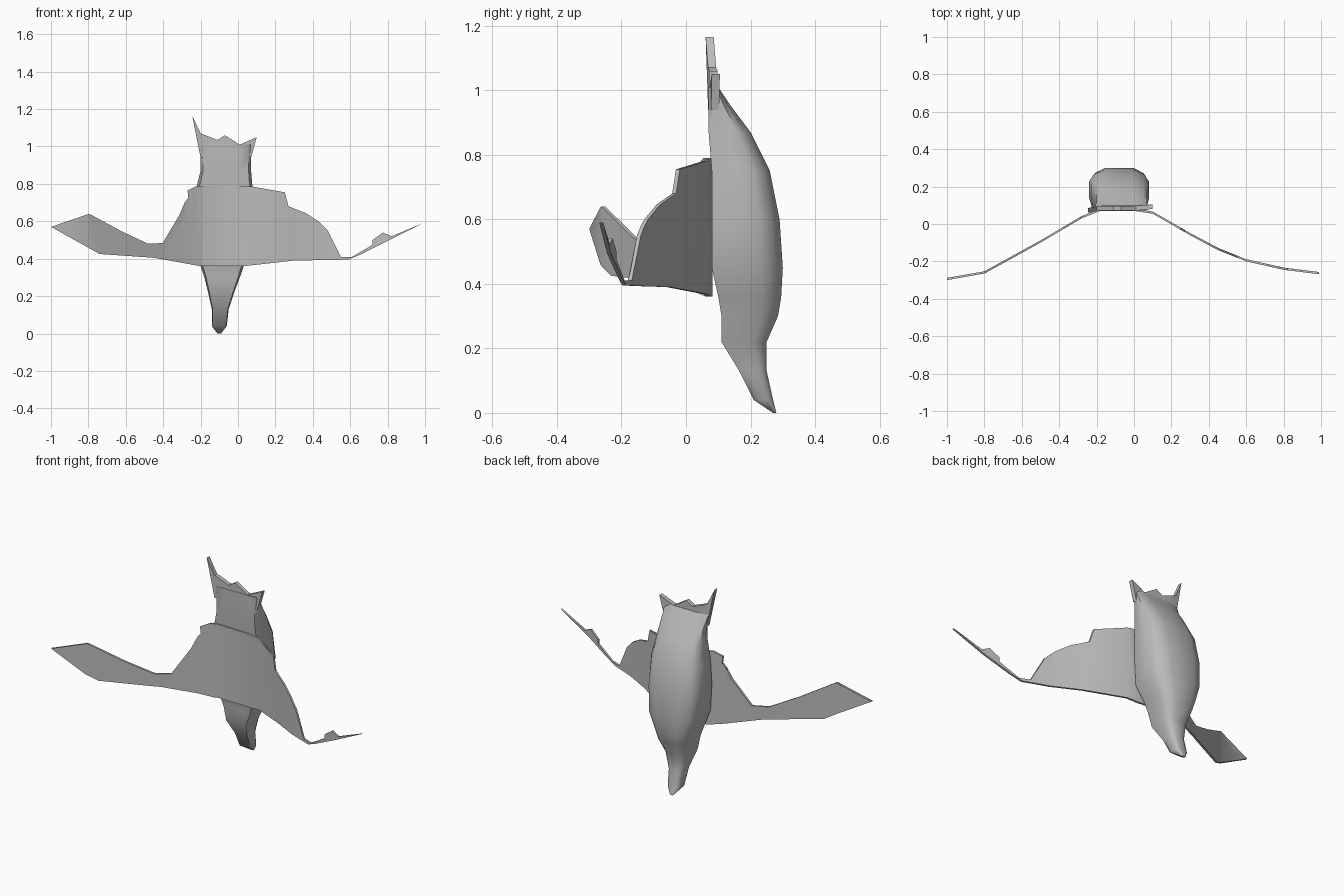
import bpy, bmesh, math
from mathutils import Vector

cube = bpy.data.objects.get("Cube")
if cube:
    bpy.data.objects.remove(cube, do_unlink=True)

# One plain grey for the whole creature
grey = bpy.data.materials.new("plain grey")
grey.use_nodes = True
grey.diffuse_color = (0.5, 0.5, 0.5, 1)
bsdf = next(n for n in grey.node_tree.nodes if n.type == 'BSDF_PRINCIPLED')
bsdf.inputs["Base Color"].default_value = grey.diffuse_color
bsdf.inputs["Roughness"].default_value = 0.8


def finish(name, bm, angle):
    """Turn a bmesh into a smooth shaded object."""
    bmesh.ops.recalc_face_normals(bm, faces=bm.faces[:])
    mesh = bpy.data.meshes.new(name)
    bm.to_mesh(mesh)
    bm.free()
    mesh.materials.append(grey)
    obj = bpy.data.objects.new(name, mesh)
    bpy.context.collection.objects.link(obj)
    bpy.ops.object.select_all(action='DESELECT')
    obj.select_set(True)
    bpy.context.view_layer.objects.active = obj
    bpy.ops.object.shade_smooth_by_angle(angle=math.radians(angle))
    return obj


def interpolate(path, t):
    """Straight-line lookup along a list of (position, value) pairs."""
    if t <= path[0][0]:
        return path[0][1]
    for (a, p), (b, q) in zip(path, path[1:]):
        if t <= b:
            return p + (q - p) * (t - a) / (b - a)
    return path[-1][1]


def bent_sheet(name, outline, bend, thickness):
    """Fill a front outline, cut it at each bend, curve it and give it thickness."""
    bm = bmesh.new()
    face = bm.faces.new([bm.verts.new((x, 0, z)) for x, z in outline])
    bmesh.ops.triangulate(bm, faces=[face])
    for x, _ in bend:
        bmesh.ops.bisect_plane(bm, geom=bm.verts[:] + bm.edges[:] + bm.faces[:],
                               plane_co=(x, 0, 0), plane_no=(1, 0, 0), dist=0.0001)
    for v in bm.verts:
        v.co.y = interpolate(bend, v.co.x)
    extruded = bmesh.ops.extrude_face_region(bm, geom=bm.faces[:], use_keep_orig=True)
    for v in extruded["geom"]:
        if isinstance(v, bmesh.types.BMVert):
            v.co += Vector((0, thickness, 0))
    return finish(name, bm, 40)


# Body: stacked sections (height, right edge, left edge, front, back)
sections = [
    (0, -.11, -.09, .27, .28), (.04, -.14, -.06, .21, .27),
    (.13, -.14, -.05, .165, .25), (.22, -.16, -.02, .11, .25),
    (.3, -.18, .01, .11, .285), (.36, -.2, .03, .1, .295),
    (.45, -.23, .07, .08, .3), (.6, -.24, .08, .08, .29),
    (.75, -.23, .08, .08, .26), (.87, -.2, .07, .07, .2),
    (.95, -.2, .07, .07, .14), (1.01, -.21, .07, .07, .1),
]
# Half of a section: flat front, straight side, bevelled flat back
half = [(.5, 0), (.9, 0), (1, .3), (1, .7), (.85, .88), (.5, 1)]
ring_shape = half + [(-u, v) for u, v in reversed(half)]

bm = bmesh.new()
rings = []
for z, right, left, front, back in sections:
    mid, wide = (right + left) / 2, (left - right) / 2
    rings.append([bm.verts.new((mid + wide * u, front + (back - front) * v, z))
                  for u, v in ring_shape])
count = len(ring_shape)
for low, high in zip(rings, rings[1:]):
    for i in range(count):
        j = (i + 1) % count
        bm.faces.new((low[i], low[j], high[j], high[i]))
bm.faces.new(rings[0])
bm.faces.new(rings[-1])
finish("body", bm, 50)

# Crown: jagged thin rim on top of the head
crown = [(-.2, .94), (-.22, 1.07), (-.245, 1.165), (-.2, 1.07), (-.11, 1.035),
         (-.07, 1.06), (.01, 1.01), (.1, 1.05), (.07, .94)]
bent_sheet("crown", crown, [(-.25, .06), (-.18, .072), (0, .072), (.1, .08)], .025)

# Wings: one thin sheet across the chest, swept forward on both sides
right_wing = [(-.22, .79), (-.27, .765), (-.265, .72), (-.285, .7), (-.28, .62),
              (-.33, .56), (-.375, .485), (-.48, .48), (-.62, .545), (-.795, .64),
              (-.9, .57), (-1, .57), (-.74, .425), (-.45, .405), (-.2, .36)]
left_wing = [(.03, .36), (.3, .39), (.59, .395), (.65, .42), (.99, .59), (.82, .52),
             (.775, .54), (.72, .5), (.72, .475), (.61, .41), (.55, .41), (.53, .44),
             (.48, .55), (.43, .6), (.36, .645), (.27, .68), (.25, .755), (.17, .76),
             (.08, .785)]
sweep = [(-1, -.3), (-.8, -.265), (-.7, -.21), (-.5, -.1), (-.28, .03), (-.18, .07),
         (0, .07), (.1, .055), (.3, -.06), (.45, -.14), (.6, -.2), (.8, -.245), (1, -.27)]
bent_sheet("wings", right_wing + left_wing, sweep, .012)
